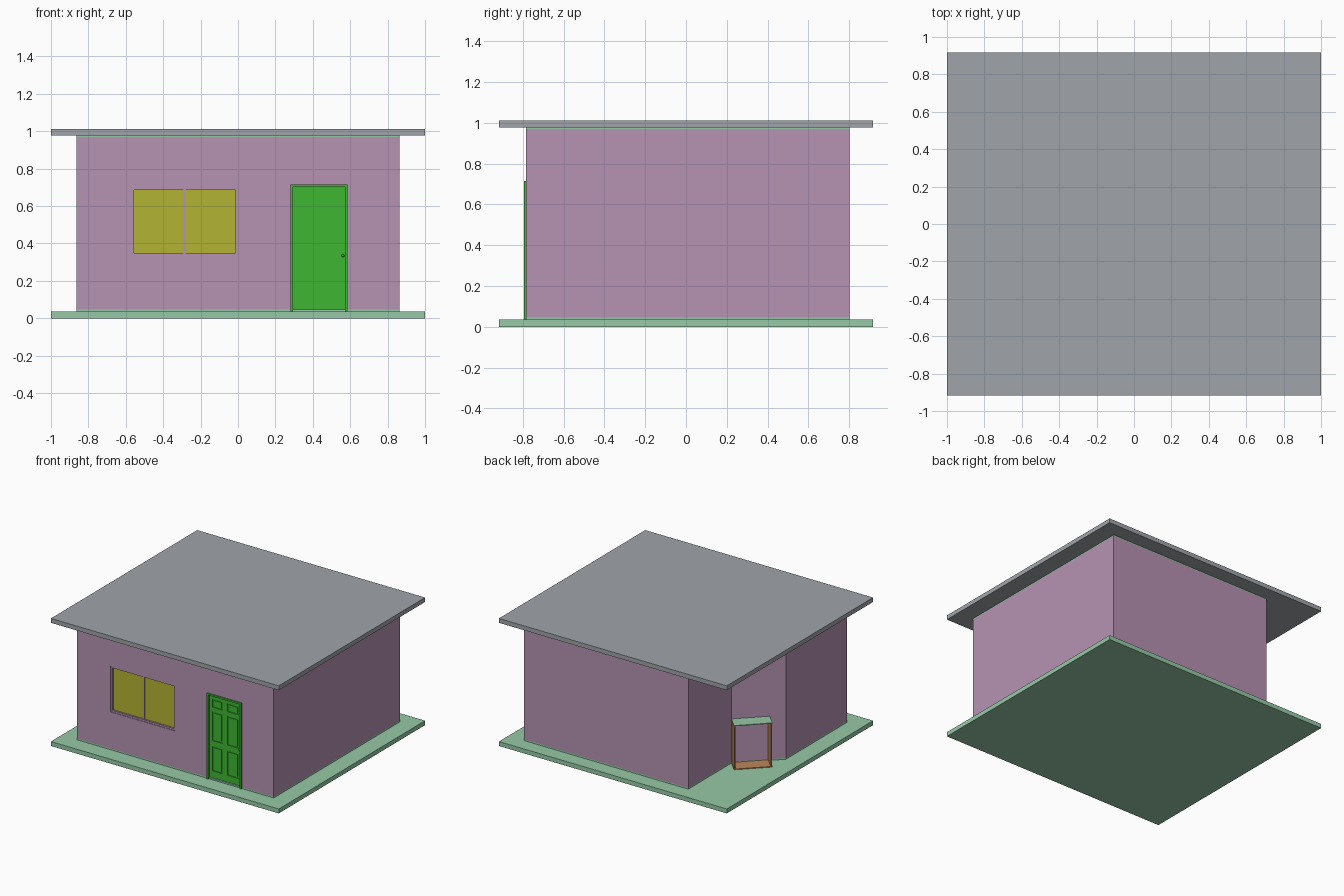
import bpy, bmesh, math
from mathutils import Matrix, Vector

if "Cube" in bpy.data.objects:
    bpy.data.objects.remove(bpy.data.objects["Cube"], do_unlink=True)


def material(name, rgb):
    lin = [((c / 255 + 0.055) / 1.055) ** 2.4 for c in rgb] + [1]
    m = bpy.data.materials.new(name)
    m.use_nodes = True
    m.diffuse_color = lin
    m.node_tree.nodes["Principled BSDF"].inputs["Base Color"].default_value = lin
    return m


PINK = material("wall pink", (182, 146, 178))
MINT = material("slab mint", (150, 201, 166))
GREY = material("roof grey", (160, 165, 170))
GREEN = material("door green", (62, 182, 50))
YELLOW = material("glass yellow", (180, 180, 52))
ORANGE = material("nook orange", (188, 134, 90))


def finish(name, bm, mat):
    bmesh.ops.recalc_face_normals(bm, faces=bm.faces)
    me = bpy.data.meshes.new(name)
    bm.to_mesh(me)
    bm.free()
    me.materials.append(mat)
    ob = bpy.data.objects.new(name, me)
    bpy.context.collection.objects.link(ob)
    return ob


def box(name, x, y, z, mat, frame=Matrix()):
    """Box given by its ranges along x, y and z."""
    bm = bmesh.new()
    bmesh.ops.create_cube(bm, size=1)
    for v in bm.verts:
        v.co = frame @ Vector([(r[0] + r[1]) / 2 + c * (r[1] - r[0])
                               for r, c in zip((x, y, z), v.co)])
    return finish(name, bm, mat)


def prism(name, outline, z0, z1, mat):
    bm = bmesh.new()
    face = bm.faces.new([bm.verts.new((x, y, z0)) for x, y in outline])
    up = bmesh.ops.extrude_face_region(bm, geom=[face])["geom"]
    for v in up:
        if isinstance(v, bmesh.types.BMVert):
            v.co.z = z1
    return finish(name, bm, mat)


def cut(target, cutter):
    cutter.hide_render = True
    mod = target.modifiers.new("recess", "BOOLEAN")
    mod.operation, mod.solver, mod.object = "DIFFERENCE", "EXACT", cutter
    bpy.context.view_layer.objects.active = target
    bpy.ops.object.modifier_apply(modifier=mod.name)
    bpy.data.objects.remove(cutter, do_unlink=True)


def border(name, x, y, z, w, mat, sill=True):
    """Rectangular frame of bar width w."""
    box(name + "_left", (x[0], x[0] + w), y, z, mat)
    box(name + "_right", (x[1] - w, x[1]), y, z, mat)
    inner = (x[0] + w, x[1] - w)
    box(name + "_top", inner, y, (z[1] - w, z[1]), mat)
    if sill:
        box(name + "_bottom", inner, y, (z[0], z[0] + w), mat)


# Ground slab and flat roof
box("ground_slab", (-1, 1), (-.917, .917), (0, .035), MINT)
box("roof", (-1, 1), (-.917, .917), (.977, 1.012), GREY)

# Walls with a chamfered notch at the back corner
FRONT = -.785
NOTCH_A, NOTCH_B = (-.58, .26), (-.863, -.02)
outline = [(-.863, FRONT), (.863, FRONT), (.863, .8), (-.58, .8), NOTCH_A, NOTCH_B]
prism("floor_edge", outline, .035, .046, MINT)
prism("ceiling_edge", outline, .969, .977, MINT)
walls = prism("walls", outline, .046, .969, PINK)

# Window, set into the front wall
WX, WZ = (-.57, 0), (.335, .70)
cut(walls, box("window_cutter", WX, (-.9, FRONT + .022), WZ, PINK))
border("window_frame", WX, (FRONT + .004, FRONT + .022), WZ, .014, PINK)
box("window_glass", WX, (FRONT + .018, FRONT + .0225), WZ, YELLOW)
box("window_mullion", (-.291, -.279), (FRONT + .012, FRONT + .02), WZ, PINK)

# Door, set into the front wall with a slim projecting frame
DX, DZ = (.28, .585), (.035, .715)
cut(walls, box("door_cutter", DX, (-.9, FRONT + .03), (0, DZ[1]), PINK))
border("door_frame", DX, (FRONT - .01, FRONT + .03), DZ, .013, GREEN, sill=False)
leaf_y = FRONT + .012
leaf = box("door_leaf", (.293, .572), (leaf_y, FRONT + .03), (.035, .702), GREEN)
for px in ((.316, .405), (.449, .546)):
    for pz in ((.10, .295), (.34, .57), (.605, .67)):
        cut(leaf, box("panel_cutter", px, (-.9, leaf_y + .008), pz, GREEN))
        field = [(r[0] + .01, r[1] - .01) for r in (px, pz)]
        box("door_panel", field[0], (leaf_y + .003, leaf_y + .009), field[1], GREEN)
bm = bmesh.new()
bmesh.ops.create_uvsphere(bm, u_segments=12, v_segments=8, radius=.008,
                          matrix=Matrix.Translation((.561, leaf_y - .008, .335)))
knob = finish("door_knob", bm, GREEN)
for p in knob.data.polygons:
    p.use_smooth = True

# Small open nook on the slanted wall: local x runs along it, local -y points out
angle = math.atan2(NOTCH_B[1] - NOTCH_A[1], NOTCH_B[0] - NOTCH_A[0])
slant = Matrix.Translation((*NOTCH_A, 0)) @ Matrix.Rotation(angle, 4, "Z")
out = (-.115, 0)
box("nook_top", (0, .28), out, (.38, .386), MINT, slant)
box("nook_floor", (0, .28), out, (.035, .041), ORANGE, slant)
for side, x in (("left", .004), ("right", .268)):
    box("nook_side_" + side, (x, x + .008), out, (.041, .38), ORANGE, slant)
